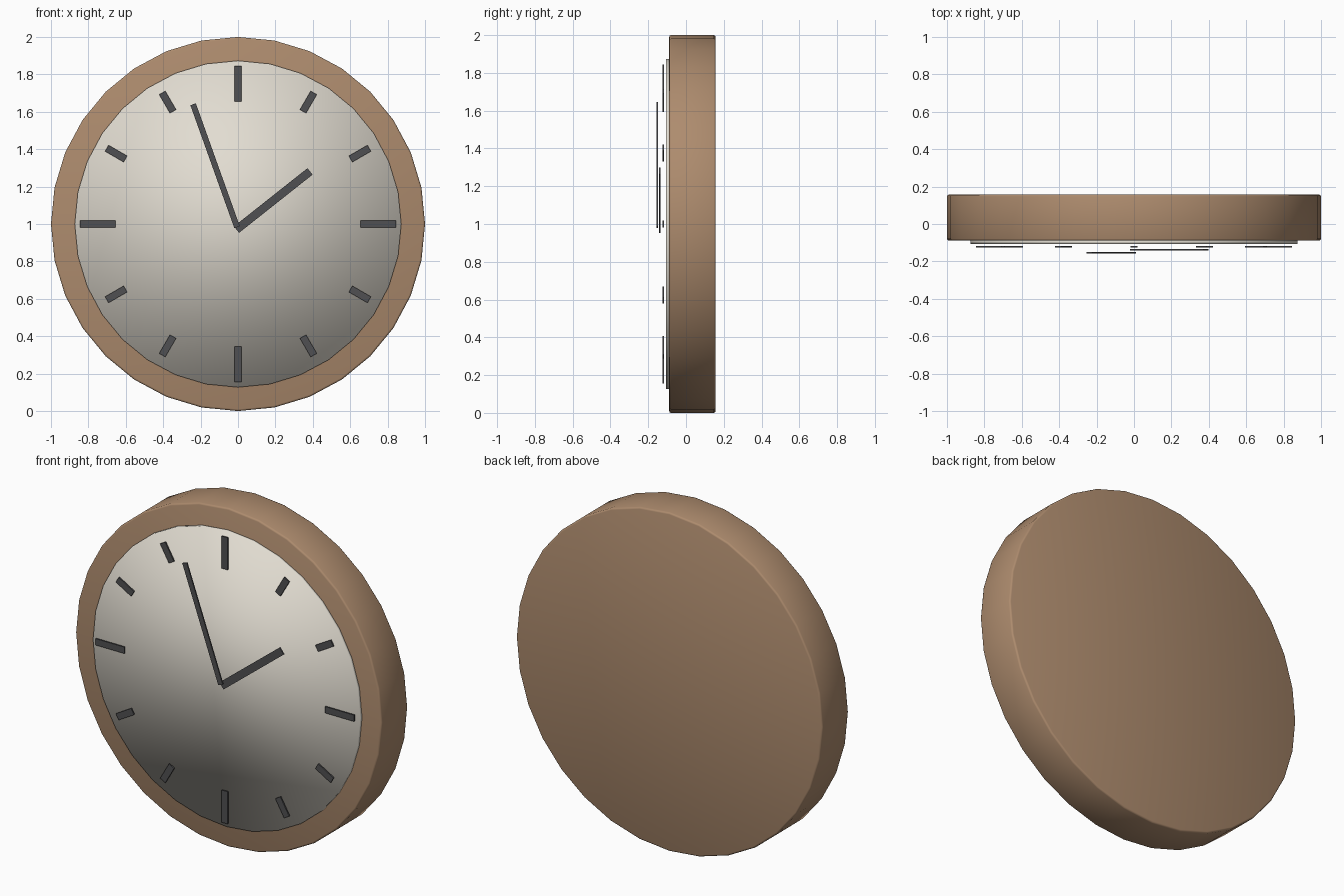
import bpy
import math
from mathutils import Vector

if "Cube" in bpy.data.objects:
    bpy.data.objects.remove(bpy.data.objects["Cube"])


def material(name, rgb):
    m = bpy.data.materials.new(name)
    m.diffuse_color = (*rgb, 1.0)
    m.use_nodes = True
    m.node_tree.nodes["Principled BSDF"].inputs["Base Color"].default_value = m.diffuse_color
    return m


WOOD = material("warm wood", (0.42, 0.26, 0.155))
CREAM = material("cream dial", (0.76, 0.72, 0.64))
DARK = material("dark grey", (0.08, 0.08, 0.085))
CENTRE_Z = 1.0


def disc(name, radius, y_front, y_back, bevel, mat):
    """Upright 32-sided disc whose flat sides face -y and +y."""
    bpy.ops.mesh.primitive_cylinder_add(
        vertices=32, radius=radius, depth=y_back - y_front,
        location=(0, (y_front + y_back) / 2, CENTRE_Z),
        rotation=(math.pi / 2, 0, 0))
    ob = bpy.context.object
    ob.name = name
    ob.data.materials.append(mat)
    if bevel:
        mod = ob.modifiers.new("rim bevel", 'BEVEL')
        mod.width = bevel
        mod.segments = 2
    bpy.ops.object.shade_smooth()
    return ob


def bar(name, start, end, width, y, mat, thick=0.008):
    """Thin plate between two (x, z) points, parallel to the dial."""
    a, b = Vector(start), Vector(end)
    d = b - a
    mid = (a + b) / 2
    bpy.ops.mesh.primitive_cube_add(
        size=1, location=(mid.x, y, mid.y),
        rotation=(0, -math.atan2(d.y, d.x), 0))
    ob = bpy.context.object
    ob.name = name
    ob.scale = (d.length, thick, width)
    ob.data.materials.append(mat)
    return ob


# Case and dial
disc("case", 1.0, -0.089, 0.157, 0.01, WOOD)
disc("dial", 0.873, -0.106, -0.085, 0, CREAM)

# Hour marks: longer at every quarter
for i in range(12):
    t = math.radians(30 * i)
    c, s = math.cos(t), math.sin(t)
    quarter = i % 3 == 0
    r0, r1 = (0.655, 0.845) if quarter else (0.695, 0.81)
    bar(f"hour_mark_{i + 1}",
        (r0 * c, CENTRE_Z + r0 * s), (r1 * c, CENTRE_Z + r1 * s),
        0.038, -0.121, DARK)

# Hands
bar("hour_hand", (-0.008, 0.97), (0.385, 1.281), 0.044, -0.139, DARK)
bar("minute_hand", (-0.005, 0.983), (-0.24, 1.64), 0.031, -0.153, DARK)
